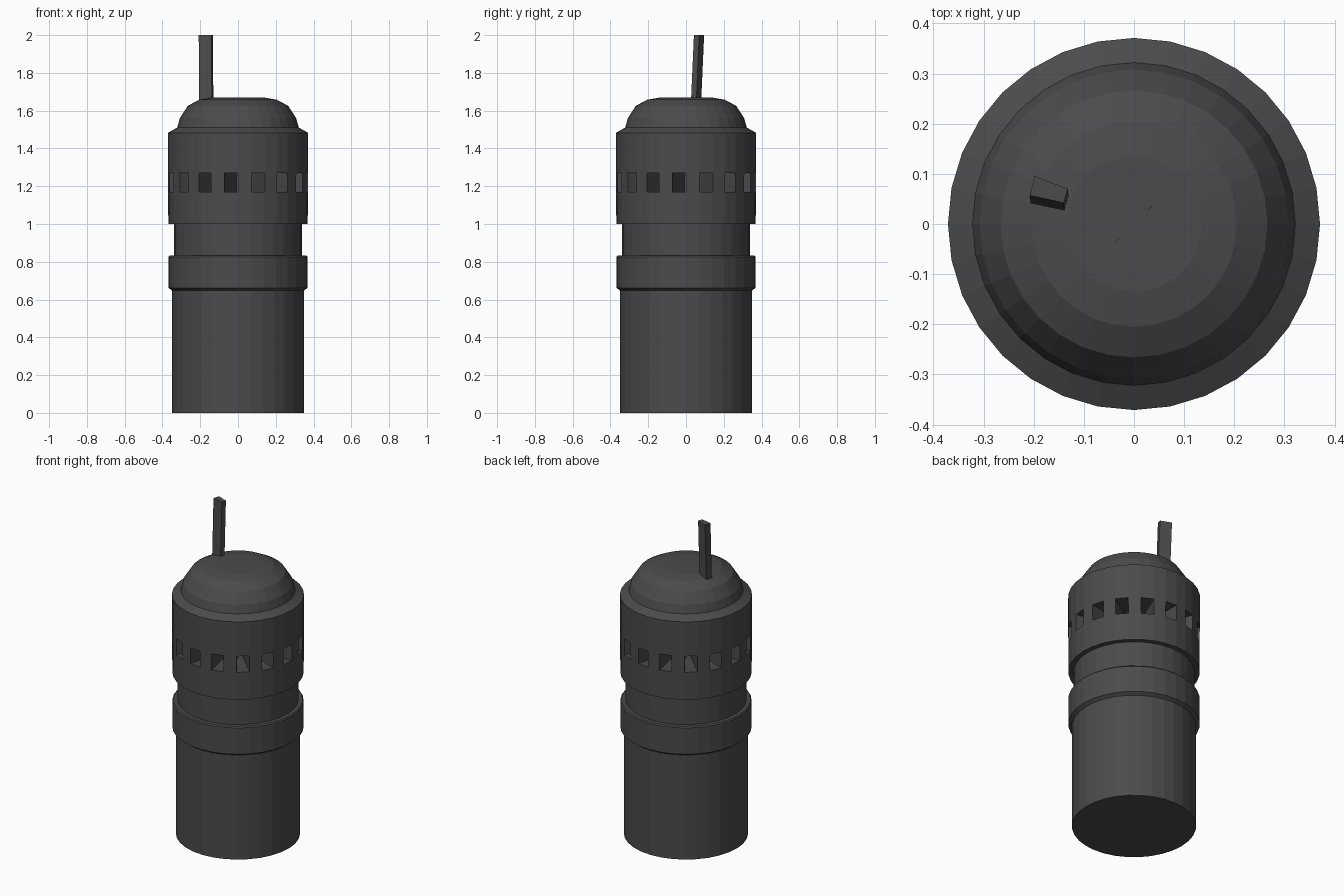
import bpy, bmesh
from math import sin, cos, pi
from mathutils import Vector

if "Cube" in bpy.data.objects:
    bpy.data.objects.remove(bpy.data.objects["Cube"])

SIDES = 32


def finish(bm, name):
    bmesh.ops.recalc_face_normals(bm, faces=bm.faces)
    mesh = bpy.data.meshes.new(name)
    bm.to_mesh(mesh)
    bm.free()
    obj = bpy.data.objects.new(name, mesh)
    bpy.context.collection.objects.link(obj)
    return obj


def lathe(name, profile, slot_band=None):
    """Closed turned part from (radius, z) pairs; slot_band cuts wedge vents."""
    bm = bmesh.new()
    rings = [[bm.verts.new((r * cos(2 * pi * i / SIDES), r * sin(2 * pi * i / SIDES), z))
              for i in range(SIDES)] for r, z in profile]
    bm.faces.new(rings[0][::-1])
    bm.faces.new(rings[-1])
    for level, (lo, hi) in enumerate(zip(rings, rings[1:])):
        for i in range(SIDES):
            j = (i + 1) % SIDES
            outer = [lo[i], lo[j], hi[j], hi[i]]
            if level == slot_band and i % 2 == 1:
                # Every second facet becomes a deep slot tapering to the core
                inner = [bm.verts.new((v.co.x * 0.11, v.co.y * 0.11, v.co.z)) for v in outer]
                for k in range(4):
                    m = (k + 1) % 4
                    bm.faces.new((outer[k], outer[m], inner[m], inner[k]))
                bm.faces.new(inner)
            else:
                bm.faces.new(outer)
    return finish(bm, name)


# Canister, collar, neck, vented head and dome as one turned shell
parts = [
    lathe("canister_body", [
        (0.349, 0), (0.349, 0.648), (0.369, 0.662), (0.369, 0.825), (0.363, 0.832),
        (0.34, 0.832), (0.34, 1.0), (0.369, 1.0), (0.37, 1.17), (0.371, 1.27),
        (0.371, 1.483), (0.322, 1.51), (0.308, 1.56), (0.266, 1.625),
        (0.205, 1.658), (0.135, 1.67)], slot_band=8),
]

# Slightly leaning safety lever on top of the dome
bm = bmesh.new()
top = [(-0.208, 0.057), (-0.14, 0.042), (-0.132, 0.07), (-0.198, 0.096)]
lower = [bm.verts.new((x * 0.99, y - 0.016, 1.64)) for x, y in top]
upper = [bm.verts.new((x, y, 2.0)) for x, y in top]
bm.faces.new(lower[::-1])
bm.faces.new(upper)
for i in range(4):
    j = (i + 1) % 4
    bm.faces.new((lower[i], lower[j], upper[j], upper[i]))
parts.append(finish(bm, "lever"))

# Dark grey finish
mat = bpy.data.materials.new("dark_grey")
mat.diffuse_color = (0.07, 0.07, 0.07, 1)
mat.use_nodes = True
mat.node_tree.nodes["Principled BSDF"].inputs["Base Color"].default_value = mat.diffuse_color
for p in parts:
    p.data.materials.append(mat)
